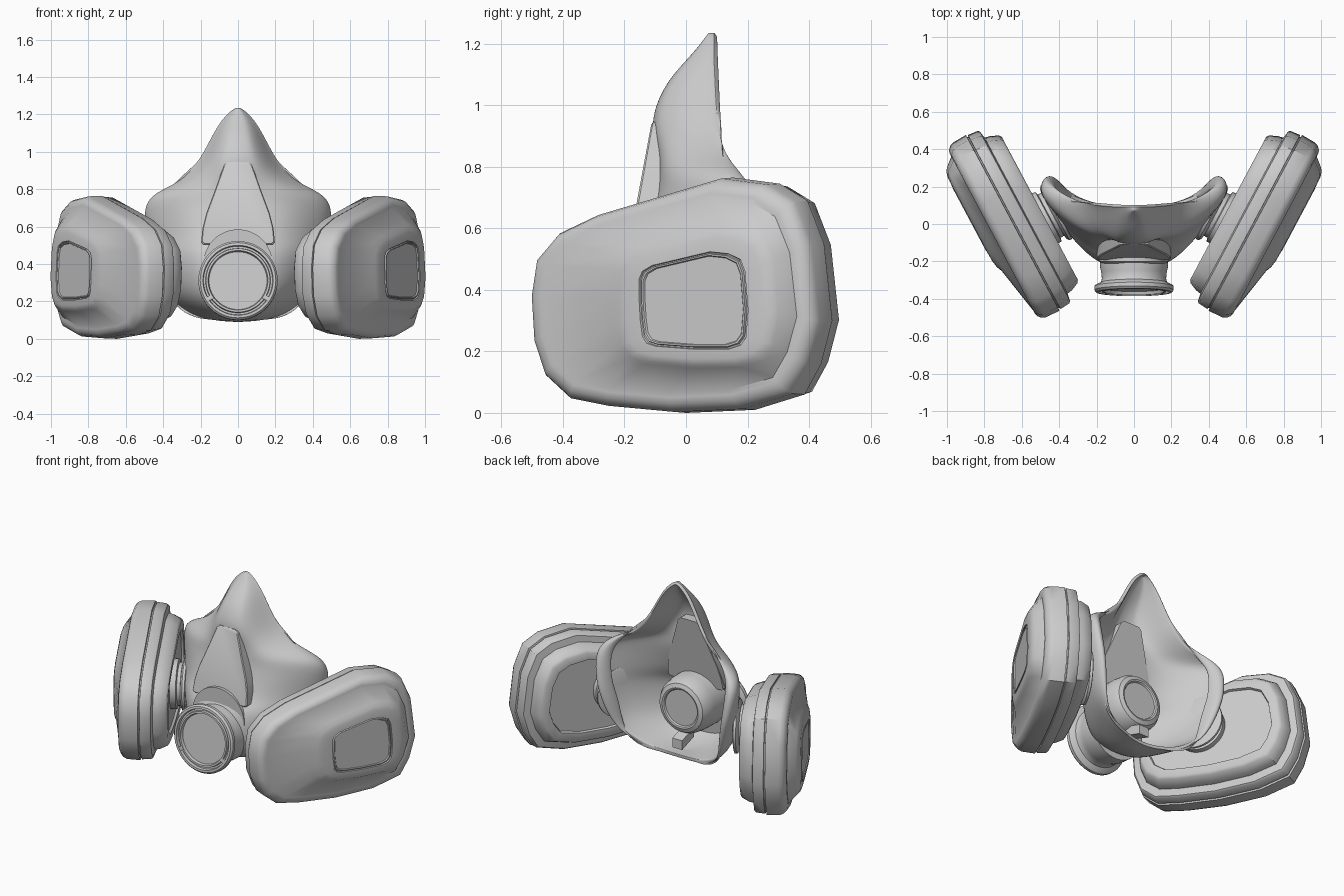
import bpy, bmesh, math
from mathutils import Vector, Matrix

if "Cube" in bpy.data.objects:
    bpy.data.objects.remove(bpy.data.objects["Cube"])

U = Vector((0.47, 0.883, 0))      # along a filter cartridge
N = Vector((0.883, -0.47, 0))     # outward from a filter cartridge
Z = Vector((0, 0, 1))


def make(name, verts, faces, angle=35, mirror=False):
    me = bpy.data.meshes.new(name)
    me.from_pydata([tuple(v) for v in verts], [], faces)
    bm = bmesh.new()
    bm.from_mesh(me)
    bmesh.ops.recalc_face_normals(bm, faces=bm.faces)
    bm.to_mesh(me)
    bm.free()
    ob = bpy.data.objects.new(name, me)
    bpy.context.collection.objects.link(ob)
    bpy.ops.object.select_all(action='DESELECT')
    ob.select_set(True)
    bpy.context.view_layer.objects.active = ob
    bpy.ops.object.shade_smooth_by_angle(angle=math.radians(angle))
    if mirror:
        ob.modifiers.new("Mirror", 'MIRROR').use_mirror_merge = False
    return ob


def loft(name, rings, **kw):
    """Skin closed rings of equal length and cap both ends."""
    k = len(rings[0])
    verts = [p for r in rings for p in r]
    faces = [(i * k + j, i * k + (j + 1) % k, (i + 1) * k + (j + 1) % k, (i + 1) * k + j)
             for i in range(len(rings) - 1) for j in range(k)]
    faces += [tuple(range(k))[::-1], tuple(range((len(rings) - 1) * k, len(rings) * k))]
    return make(name, verts, faces, **kw)


def lathe(name, profile, center, axis, side, up, seg=48, **kw):
    """Turn (radius, distance along axis) points about an axis."""
    rings = [[center + axis * d + (side * math.cos(a) + up * math.sin(a)) * r
              for a in (2 * math.pi * j / seg for j in range(seg))] for r, d in profile]
    return loft(name, rings, **kw)


# Face piece: U-shaped sections (z, half width, rear y, front y)
rows = [(1.238, .02, .092, .075), (1.17, .09, .09, .025), (1.08, .14, .095, -.065),
        (.97, .197, .1, -.112), (.9, .25, .112, -.108), (.835, .335, .135, -.095),
        (.78, .455, .18, -.095), (.72, .505, .225, -.1), (.64, .51, .25, -.125),
        (.53, .495, .26, -.165), (.47, .48, .26, -.225), (.36, .45, .24, -.245),
        (.24, .40, .20, -.245), (.16, .31, .15, -.20), (.11, .20, .11, -.10), (.09, .06, .08, 0)]
plain = [(.22, .98), (.45, .92), (.64, .7), (.77, .46), (.87, .24), (.94, .1), (.98, .03),
         (1.0, .01), (1.01, 0)]
rolled = [(.22, .98), (.45, .92), (.66, .74), (.82, .53), (.93, .35), (1.0, .15), (.95, -.02),
          (.86, .03), (.8, .18)]      # lip rolls inward on the cheeks
verts = []
for z, w, yr, yf in rows:
    t = min(1, max(0, (w - .28) / .17))
    h = [(a[0] + (b[0] - a[0]) * t, a[1] + (b[1] - a[1]) * t) for a, b in zip(plain, rolled)]
    for f, d in [(-f, d) for f, d in reversed(h)] + [(0, 1)] + h:
        verts.append((w * f, yr - (yr - yf) * d, z))
k, m = 2 * len(plain) + 1, len(plain)
faces = [(i * k + j, i * k + j + 1, (i + 1) * k + j + 1, (i + 1) * k + j)
         for i in range(len(rows) - 1) for j in range(k - 1)]
for base in (0, (len(rows) - 1) * k):     # close nose tip and chin
    faces += [(base + j, base + j + 1, base + k - 2 - j, base + k - 1 - j) for j in range(m - 1)]
    faces.append((base + m - 1, base + m, base + m + 1))
mask = make("face_piece", verts, faces, angle=180)
bm = bmesh.new()
bm.from_mesh(mask.data)
bm.normal_update()
front = max(bm.faces, key=lambda f: -f.calc_center_median().y)
if front.normal.y > 0:
    bmesh.ops.reverse_faces(bm, faces=bm.faces)
bm.to_mesh(mask.data)
bm.free()
sol = mask.modifiers.new("Thickness", 'SOLIDIFY')
sol.thickness, sol.offset = .02, -1
sub = mask.modifiers.new("Smooth", 'SUBSURF')
sub.levels = sub.render_levels = 2

# Nose panel: tapered raised plate on the front
edge = [(.055, .945), (.075, .93), (.125, .79), (.17, .67), (.19, .59), (.197, .515), (.185, .505)]
outline = edge + [(-x, z) for x, z in reversed(edge)]


def panel_ring(scale, out):
    return [(x * scale, -.108 - (.94 - z) * .18 - out, .7 + (z - .7) * scale) for x, z in outline]


loft("nose_panel", [panel_ring(1, -.085), panel_ring(1, 0), panel_ring(.97, .006)], angle=30)

# Exhale valve: neck, rim, groove and recessed disc, tilted slightly up
tilt = Matrix.Rotation(math.radians(-6), 3, 'X')
axis, up, side = tilt @ Vector((0, -1, 0)), tilt @ Z, Vector((1, 0, 0))
hub = Vector((0, 0, .275))
lathe("exhale_valve", [(.182, .15), (.182, .23), (.174, .265), (.172, .295),
                       (.178, .315), (.205, .328), (.212, .335), (.212, .355), (.202, .367),
                       (.188, .368), (.184, .35), (.174, .35), (.171, .365), (.16, .365),
                       (.155, .347), (.001, .347)],
      hub, axis, side, up, seg=56, angle=30)


def block(name, center, ax, ay, az):
    ring = lambda s: [center + ax * a + ay * b + az * s
                      for a, b in ((-1, -1), (1, -1), (1, 1), (-1, 1))]
    return loft(name, [ring(-1), ring(1)], angle=30, mirror=center.x > .01)


a = math.radians(-32)
radial, tangent = side * math.cos(a) + up * math.sin(a), up * math.cos(a) - side * math.sin(a)
block("valve_clip", hub + radial * .178 + axis * .355, radial * .016, tangent * .012, axis * .012)

# Inner valve seat and tab inside the mask
lathe("inner_valve_seat", [(.185, -.2), (.18, -.04), (.172, .02), (.155, .05), (.13, .06),
                           (.12, .057), (.114, .048), (.001, .048)],
      Vector((0, 0, .4)), Vector((0, 1, 0)), side, Z, angle=35)
block("inner_tab", Vector((0, .03, .2)), side * .035, Vector((0, .06, -.02)), Z * .03)

# Filter cartridges: one outline refitted to each layer's bounds
shape = [(-.19, .38), (-.17, .5), (-.09, .585), (.05, .645), (.5, .765), (.67, .745),
         (.77, .69), (.83, .55), (.86, .3), (.82, .16), (.76, .06), (.58, .01),
         (.33, 0), (.09, .02), (-.05, .045), (-.14, .12), (-.18, .23)]
shape = [((u + .19) / 1.05, z / .765) for u, z in shape]
label = [(0, .5), (0, .72), (.03, .8), (.12, .86), (.65, 1), (.82, .98), (.93, .92), (.97, .8),
         (1, .4), (.98, .12), (.93, .04), (.82, 0), (.5, 0), (.15, .03), (.07, .06), (.03, .13),
         (.01, .3)]


def layer(pts, n, u0, u1, z0, z1):
    return [U * (u0 + u * (u1 - u0)) + N * n + Z * (z0 + z * (z1 - z0)) for u, z in pts]


def inset(n, d):
    return layer(shape, n, -.222 + d, .842 - d, d, .765 - d)


body = [inset(n, d) for n, d in
        [(.42, .155), (.42, .15), (.405, .145), (.405, .10), (.415, .085), (.46, .065), (.488, .06),
         (.495, .018), (.505, .01), (.56, .005), (.562, .014), (.568, .014), (.57, 0),
         (.65, .003), (.672, .012), (.688, .03), (.693, .05), (.693, .065)]]
mid = [tuple((p + q) / 2 for p, q in zip(s, l)) for s, l in zip(shape, label)]
dome = [layer(mid, .742, .11, .735, .145, .615), layer(mid, .755, .14, .715, .155, .595),
        layer(mid, .762, .18, .69, .175, .57)]
dome += [layer(label, *b) for b in
         [(.764, .234, .635, .207, .524), (.757, .237, .632, .209, .522),
          (.757, .241, .628, .213, .519), (.766, .244, .625, .215, .517),
          (.766, .250, .619, .220, .512), (.760, .254, .615, .223, .509)]]
loft("filter_cartridge", body + dome, angle=36, mirror=True)

# Connectors between mask and cartridges
lathe("filter_connector", [(.15, .325), (.165, .33), (.165, .345), (.15, .355), (.13, .36),
                           (.13, .38), (.15, .385), (.15, .43)],
      U * .25 + Z * .4, N, U, Z, seg=40, angle=30, mirror=True)
